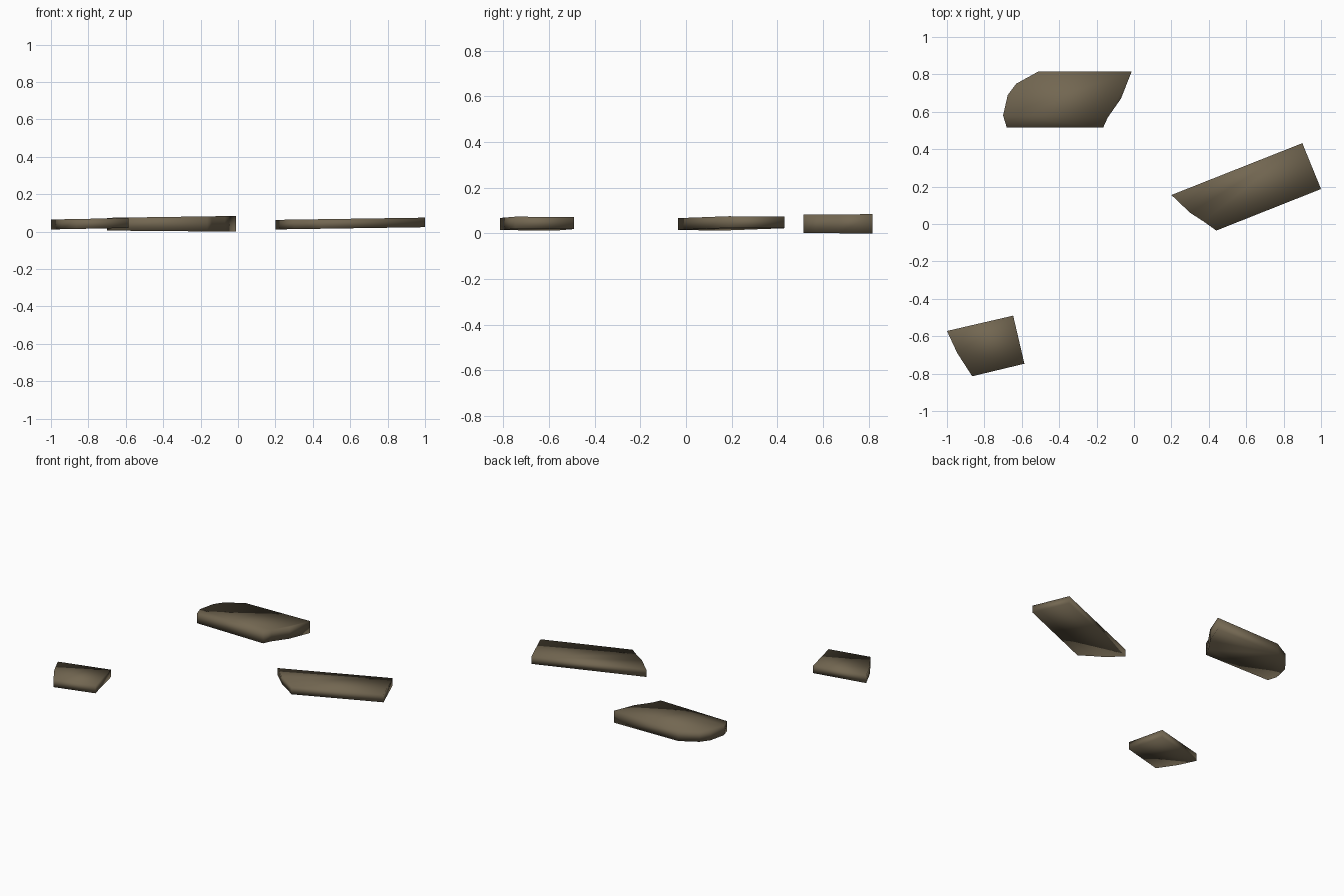
import bpy, bmesh

if "Cube" in bpy.data.objects:
    bpy.data.objects.remove(bpy.data.objects["Cube"])

wood = bpy.data.materials.new("weathered_brown_wood")
wood.diffuse_color = (0.17, 0.135, 0.083, 1)
wood.use_nodes = True
wood.node_tree.nodes["Principled BSDF"].inputs["Base Color"].default_value = wood.diffuse_color


def plank(name, outline, bottom, top):
    """Slab from a plan outline; bottom and top heights run from its left end to its right end."""
    x0 = min(p[0] for p in outline)
    x1 = max(p[0] for p in outline)
    bm = bmesh.new()
    rings = []
    for lo, hi in (bottom, top):
        rings.append([bm.verts.new((x, y, lo + (hi - lo) * (x - x0) / (x1 - x0)))
                      for x, y in outline])
    low, high = rings
    n = len(outline)
    bm.faces.new(high)
    bm.faces.new(low[::-1])
    for i in range(n):
        j = (i + 1) % n
        bm.faces.new((low[i], low[j], high[j], high[i]))
    bmesh.ops.recalc_face_normals(bm, faces=bm.faces)
    for f in bm.faces:
        f.smooth = True  # soft shading wraps over the edges
    mesh = bpy.data.meshes.new(name)
    bm.to_mesh(mesh)
    bm.free()
    mesh.materials.append(wood)
    bpy.context.collection.objects.link(bpy.data.objects.new(name, mesh))


# Wide board with a rounded broken end
plank("wide_board",
      [(-0.68, 0.515), (-0.165, 0.515), (-0.14, 0.57), (-0.07, 0.67), (-0.012, 0.816),
       (-0.51, 0.816), (-0.63, 0.75), (-0.675, 0.69), (-0.70, 0.58)],
      (0.006, 0.0), (0.074, 0.084))

# Long board with one splintered end
plank("long_board",
      [(0.20, 0.155), (0.30, 0.06), (0.37, 0.015), (0.44, -0.035), (1.0, 0.187), (0.90, 0.432)],
      (0.012, 0.024), (0.063, 0.075))

# Short broken stub
plank("short_board",
      [(-1.0, -0.572), (-0.945, -0.69), (-0.865, -0.814), (-0.586, -0.747), (-0.646, -0.49)],
      (0.012, 0.02), (0.065, 0.073))
